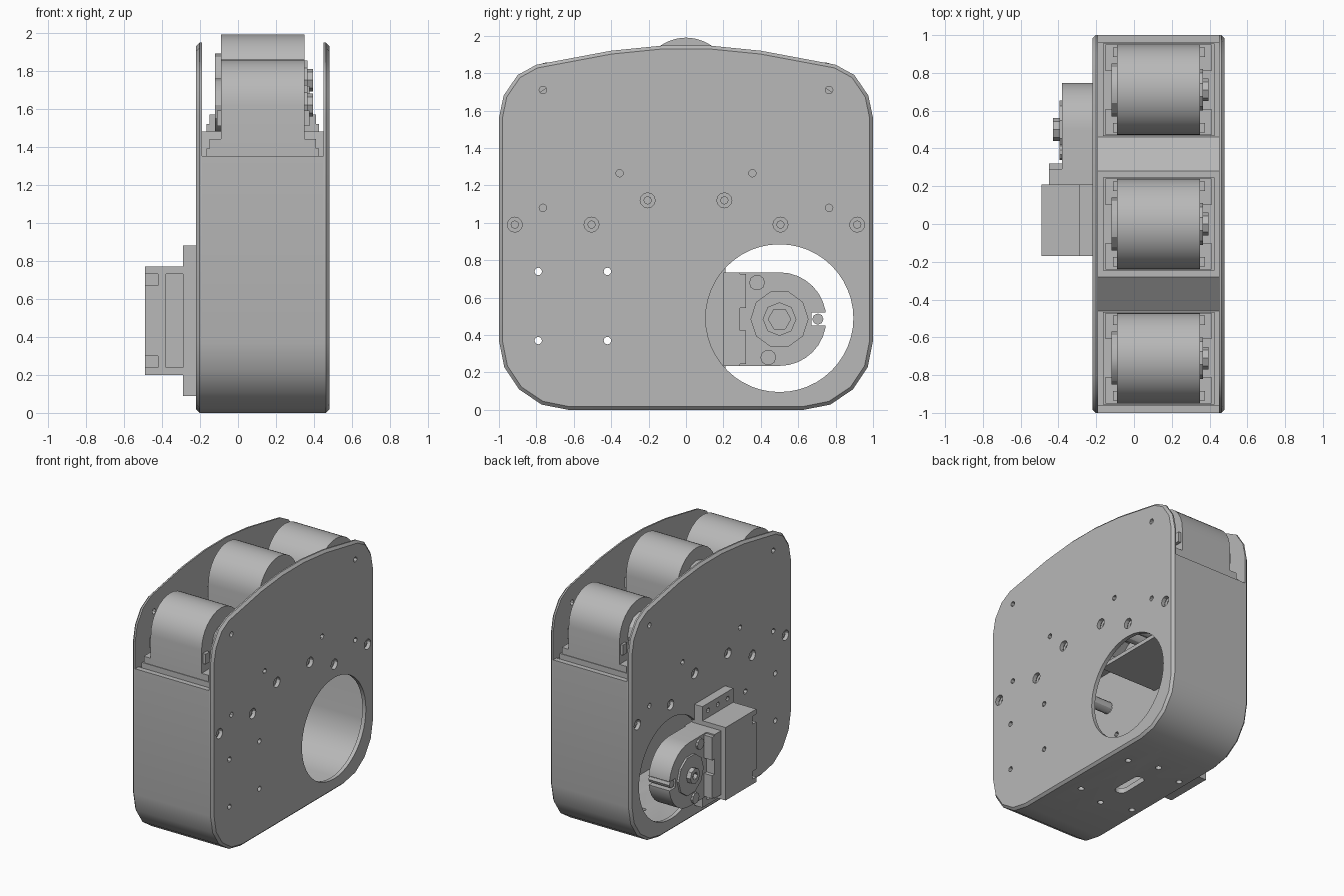
import bpy, bmesh
from math import sin, cos, pi, radians

cube = bpy.data.objects.get("Cube")
if cube:
    bpy.data.objects.remove(cube)

grey = bpy.data.materials.new("plain_grey")
grey.use_nodes = True
grey.diffuse_color = (0.48, 0.48, 0.48, 1)
grey.node_tree.nodes["Principled BSDF"].inputs["Base Color"].default_value = grey.diffuse_color
parts = []


def prism(name, profile, x0, x1, rim=None):
    """Extrude a (y, z) outline along x; rim bevels the cap at that x."""
    bm = bmesh.new()
    face = bm.faces.new([bm.verts.new((x0, y, z)) for y, z in profile])
    ext = bmesh.ops.extrude_face_region(bm, geom=[face])
    verts = [g for g in ext["geom"] if isinstance(g, bmesh.types.BMVert)]
    bmesh.ops.translate(bm, verts=verts, vec=(x1 - x0, 0, 0))
    bmesh.ops.recalc_face_normals(bm, faces=bm.faces)
    if rim is not None:
        edges = [e for e in bm.edges if all(abs(v.co.x - rim) < 0.001 for v in e.verts)]
        bmesh.ops.bevel(bm, geom=edges, offset=0.018, segments=1, affect='EDGES')
    mesh = bpy.data.meshes.new(name)
    bm.to_mesh(mesh)
    bm.free()
    mesh.materials.append(grey)
    ob = bpy.data.objects.new(name, mesh)
    bpy.context.collection.objects.link(ob)
    parts.append(ob)
    return ob


def arc(cy, cz, r, a0, a1, n):
    angles = [radians(a0 + (a1 - a0) * i / n) for i in range(n + 1)]
    return [(cy + r * cos(a), cz + r * sin(a)) for a in angles]


def cyl(name, cy, cz, r, x0, x1, n=16):
    return prism(name, arc(cy, cz, r, 0, 360 - 360 / n, n - 1), x0, x1)


def box(name, x, y, z):
    return prism(name, [(y[0], z[0]), (y[1], z[0]), (y[1], z[1]), (y[0], z[1])], *x)


def cut(ob, cutters):
    """Subtract each cutter, then discard it."""
    bpy.context.view_layer.objects.active = ob
    for c in cutters:
        c.hide_render = True
        mod = ob.modifiers.new("cut", 'BOOLEAN')
        mod.operation, mod.solver, mod.object = 'DIFFERENCE', 'EXACT', c
        bpy.ops.object.modifier_apply(modifier=mod.name)
        parts.remove(c)
        bpy.data.objects.remove(c)


def tray(half, floor, r):
    """Lower open outline, left top to right top."""
    left = arc(-half + r, floor + r, r, 180, 270, 4)
    right = arc(half - r, floor + r, r, 270, 360, 4)
    return [(-half, 1.35)] + left + right + [(half, 1.35)]


# Side plates: rounded outline with a shallow domed top
outline = tray(1, 0, 0.37)[1:-1]
crown = [(1, 1.56), (0.975, 1.68), (0.9, 1.79), (0.8, 1.845), (0.4, 1.92), (0.13, 1.947)]
outline += crown + [(-y, z) for y, z in reversed(crown)]
plates = [prism("right_plate", outline, -0.22, -0.19, -0.22),
          prism("left_plate", outline, 0.45, 0.48, 0.48)]

small = [(s * y, z) for s in (-1, 1) for y, z in ((0.765, 1.71), (0.355, 1.265), (0.765, 1.08))]
large = [(s * y, z) for s in (-1, 1) for y, z in ((0.915, 0.99), (0.505, 0.99), (0.205, 1.12))]
through = [(y, z) for y in (-0.79, -0.42) for z in (0.37, 0.74)]
for plate in plates:
    drills = [cyl("drill", y, z, 0.02, -0.6, 0.6, 12) for y, z in small + through]
    drills += [cyl("drill", y, z, 0.04, -0.6, 0.6, 12) for y, z in large]
    cut(plate, drills + [cyl("port", 0.5, 0.49, 0.395, -0.6, 0.6, 48)])

# Posts behind the screw holes
for y, z in small + large:
    if z < 1.3:
        post = cyl("screw_post", y, z, 0.045, -0.185, 0.445, 12)
        if (y, z) in large:
            cut(post, [cyl("bore", y, z, 0.02, 0.4, 0.6, 8), cyl("bore", y, z, 0.02, -0.4, -0.1, 8)])

# Wrap-around wall in two sections, with a slot and holes in the floor
wall = tray(1, 0, 0.37) + tray(0.96, 0.04, 0.33)[::-1]


def floor_hole(x, y, r, stretch=0):
    bm = bmesh.new()
    bmesh.ops.create_cone(bm, cap_ends=True, segments=16, radius1=r, radius2=r, depth=0.3)
    for v in bm.verts:
        v.co.y += stretch * (1 if v.co.y > 0 else -1)
        v.co.x += x
        v.co.y += y
    mesh = bpy.data.meshes.new("floor_drill")
    bm.to_mesh(mesh)
    bm.free()
    ob = bpy.data.objects.new("floor_drill", mesh)
    bpy.context.collection.objects.link(ob)
    parts.append(ob)
    return ob


main_wall = prism("main_wall", wall, -0.19, 0.25)
holes = [floor_hole(0.1, 0.07, 0.045, 0.09)]
for s in (-1, 1):
    holes += [floor_hole(0.1, 0.07 + s * 0.32, 0.022), floor_hole(-0.14, 0.07 + s * 0.26, 0.022)]
cut(main_wall, holes)
lid_wall = prism("lid_wall", wall, 0.25, 0.45)
cut(lid_wall, [floor_hole(0.33, 0.07 + s * 0.26, 0.022) for s in (-1, 1)])

# Stepped deck under the rollers and an inner shelf
deck_top = [(-0.96, 1.34), (-0.46, 1.34), (-0.28, 1.48), (0.28, 1.48), (0.46, 1.34), (0.96, 1.34)]
prism("deck", deck_top + [(y, z - 0.06) for y, z in reversed(deck_top)], -0.19, 0.45)
box("inner_shelf", (-0.19, 0.3), (0.0, 0.96), (0.91, 0.94))


# Roller units: domed body, feet, hubs and clips
def roller(label, cy, lift):
    cz = 1.62 + lift
    base = 1.34 + lift
    prism(label + "_roller", arc(cy, cz, 0.24, 0, 180, 16)
          + [(cy - 0.24, base), (cy + 0.24, base)], -0.09, 0.35)
    box(label + "_roller_base", (-0.165, 0.425), (cy - 0.245, cy + 0.245), (base, base + 0.05))
    for side, x0, x1 in (("right", -0.15, -0.085), ("left", 0.345, 0.41)):
        for s in (-1, 1):
            y = cy + s * 0.17
            box(f"{label}_{side}_foot", (x0, x1), (y - 0.07, y + 0.07), (base, base + 0.1))
    for side, x0, x1 in (("right", -0.11, -0.05), ("left", 0.31, 0.375)):
        for s in (-1, 1):
            y = cy + s * 0.2
            box(f"{label}_{side}_clip", (x0, x1), (y - 0.025, y + 0.025), (cz - 0.11, cz - 0.03))
    cyl(label + "_disc", cy, cz, 0.14, -0.12, -0.08, 12)
    cyl(label + "_hub", cy, cz, 0.06, 0.34, 0.395, 8)
    cyl(label + "_collar", cy, cz, 0.11, 0.34, 0.365, 10)


for label, cy, lift in (("front", -0.71, 0), ("middle", 0, 0.13), ("back", 0.71, 0)):
    roller(label, cy, lift)

# Drive motor in the round port
my, mz = 0.5, 0.485
motor = prism("drive_motor", arc(my, mz, 0.25, -90, 90, 16) + [(0.2, mz + 0.25), (0.2, mz - 0.25)],
              -0.38, -0.2)
cut(motor, [box("notch", (-0.6, 0), (0.67, 0.8), (mz - 0.035, mz + 0.035))])
cyl("motor_notch_pin", 0.705, mz, 0.03, -0.37, -0.19, 8)
for x0, x1 in ((-0.395, -0.37), (-0.21, -0.185)):
    cyl("motor_ring", my, mz, 0.155, x0, x1, 10)
    for y, z in ((0.44, 0.28), (0.38, 0.68)):
        cyl("motor_boss", y, z, 0.042, x0, x1, 10)
inner_hub = cyl("motor_inner_hub", my, mz, 0.09, -0.2, -0.165, 8)
outer_hub = cyl("motor_outer_hub", my, mz, 0.06, -0.43, -0.37, 8)
cut(inner_hub, [cyl("socket", my, mz, 0.06, -0.185, 0, 6)])
cut(outer_hub, [cyl("socket", my, mz, 0.03, -0.6, -0.4, 6)])
box("motor_flange", (-0.45, -0.19), (0.2, 0.29), (mz - 0.25, mz + 0.25))
for s in (-1, 1):
    z = mz + s * 0.15
    box("motor_flange_step", (-0.45, -0.19), (0.28, 0.32), (z - 0.09, z + 0.09))

# Motor housing with mounting ears
housing = box("motor_housing", (-0.49, -0.2), (-0.17, 0.21), (0.2, 0.77))
cut(housing, [box("pocket", (-0.38, -0.23), (-0.3, -0.1), (0.24, 0.73))]
    + [box("slot", (-0.6, -0.42), (-0.3, -0.12), (z - 0.03, z + 0.03)) for z in (0.27, 0.7)])
for z in (0.32, 0.65):
    box("pocket_screw", (-0.26, -0.22), (-0.14, -0.09), (z - 0.025, z + 0.025))
ears = box("mounting_ears", (-0.29, -0.22), (-0.17, 0.21), (0.09, 0.88))
cut(ears, [cyl("drill", y, z, 0.018, -0.6, 0, 10) for y in (-0.1, 0.02, 0.14) for z in (0.145, 0.825)])

# Smooth the curves, keep hard edges
bpy.ops.object.select_all(action='DESELECT')
for ob in parts:
    ob.select_set(True)
bpy.context.view_layer.objects.active = parts[0]
bpy.ops.object.shade_smooth_by_angle(angle=radians(30))
